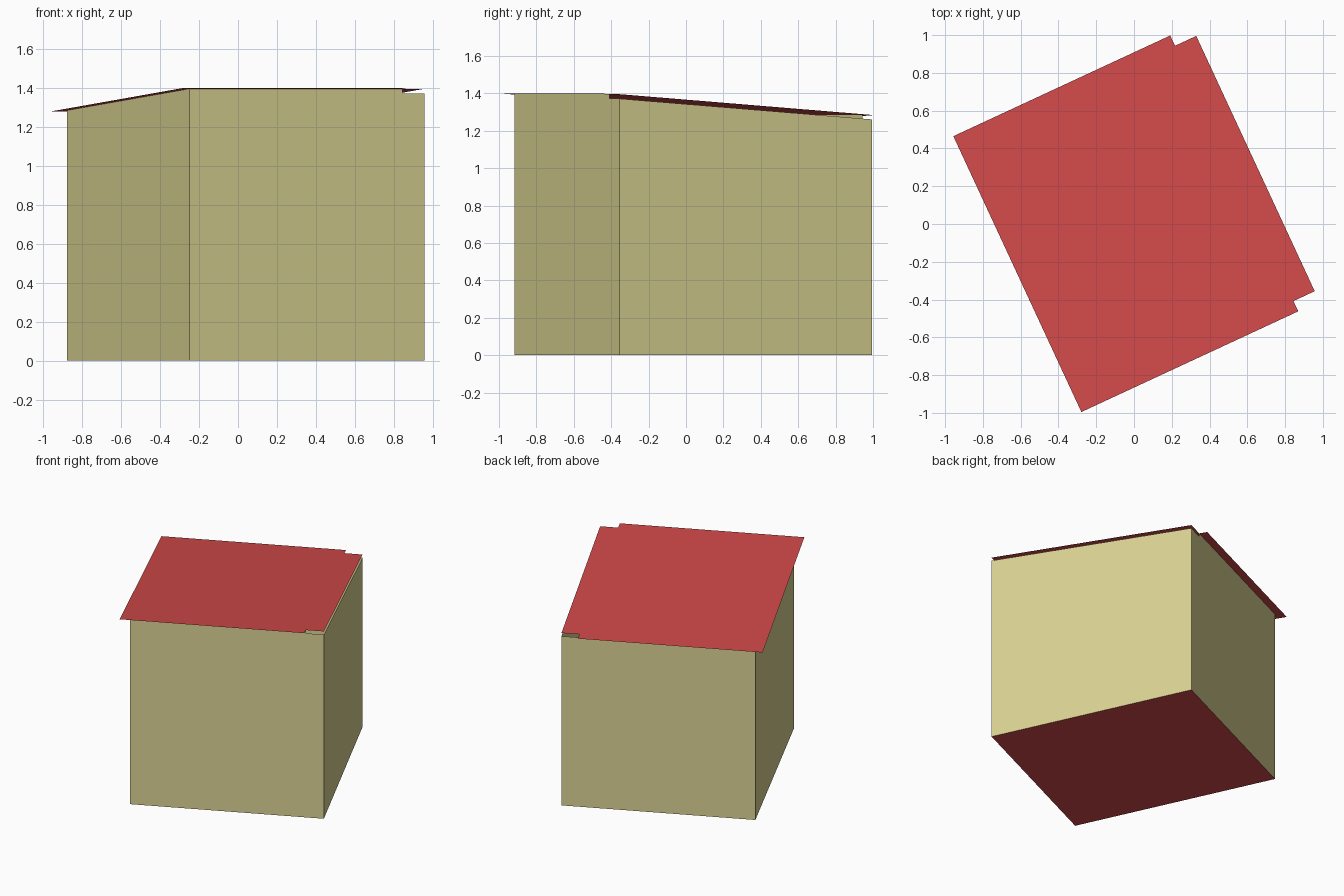
import bpy, math
from mathutils import Matrix

cube = bpy.data.objects.get("Cube")
if cube:
    bpy.data.objects.remove(cube, do_unlink=True)


def make_material(name, rgb):
    mat = bpy.data.materials.new(name)
    mat.use_nodes = True
    colour = (*rgb, 1.0)
    mat.diffuse_color = colour
    mat.node_tree.nodes["Principled BSDF"].inputs["Base Color"].default_value = colour
    return mat


TAN = make_material("tan_wall", (0.70, 0.645, 0.288))
RED = make_material("roof_red", (0.63, 0.066, 0.068))

# The house is laid out square, then turned and shifted into place
PLACE = Matrix.Translation((0.04, 0.04, 0)) @ Matrix.Rotation(math.radians(24.9), 4, "Z")
W, D = 0.665, 0.745          # half width and half depth of the walls
EAVE = 0.06                  # roof overhang
STEP = W - 0.124             # where the overhang stops and the wall drops
GAP = 0.024                  # opening under the roof at the stepped end
HIGH, LOW = 1.40, 1.28       # roof heights at the front and back eaves


def roof_z(y):
    t = (y + D + EAVE) / (2 * (D + EAVE))
    return HIGH + (LOW - HIGH) * t


def sheet(name, points, material, flip=False):
    """One flat face from its outline."""
    if flip:
        points = points[::-1]
    mesh = bpy.data.meshes.new(name)
    mesh.from_pydata(points, [], [range(len(points))])
    mesh.materials.append(material)
    obj = bpy.data.objects.new(name, mesh)
    obj.matrix_world = PLACE
    bpy.context.collection.objects.link(obj)
    return obj


# Front and back walls, each stepped down at one end
for name, y in (("front_wall", -D), ("back_wall", D)):
    top = roof_z(y)
    outline = [(-W, 0), (W, 0), (W, top - GAP), (STEP, top - GAP), (STEP, top), (-W, top)]
    sheet(name, [(x, y, z) for x, z in outline], TAN, flip=y > 0)

# Side walls with sloping tops
for name, x, drop in (("left_wall", W, GAP), ("right_wall", -W, 0)):
    outline = [(-D, 0), (D, 0), (D, roof_z(D) - drop), (-D, roof_z(-D) - drop)]
    sheet(name, [(x, y, z) for y, z in outline], TAN, flip=x < 0)

# Floor
sheet("floor", [(-W, -D, 0), (W, -D, 0), (W, D, 0), (-W, D, 0)], RED, flip=True)

# Sloping roof, with the overhang cut away at the stepped corners
E = D + EAVE
half = [(-W - EAVE, -E), (STEP, -E), (STEP, -D), (W, -D)]
outline = half + [(x, -y) for x, y in reversed(half)]
sheet("roof", [(x, y, roof_z(y)) for x, y in outline], RED)
